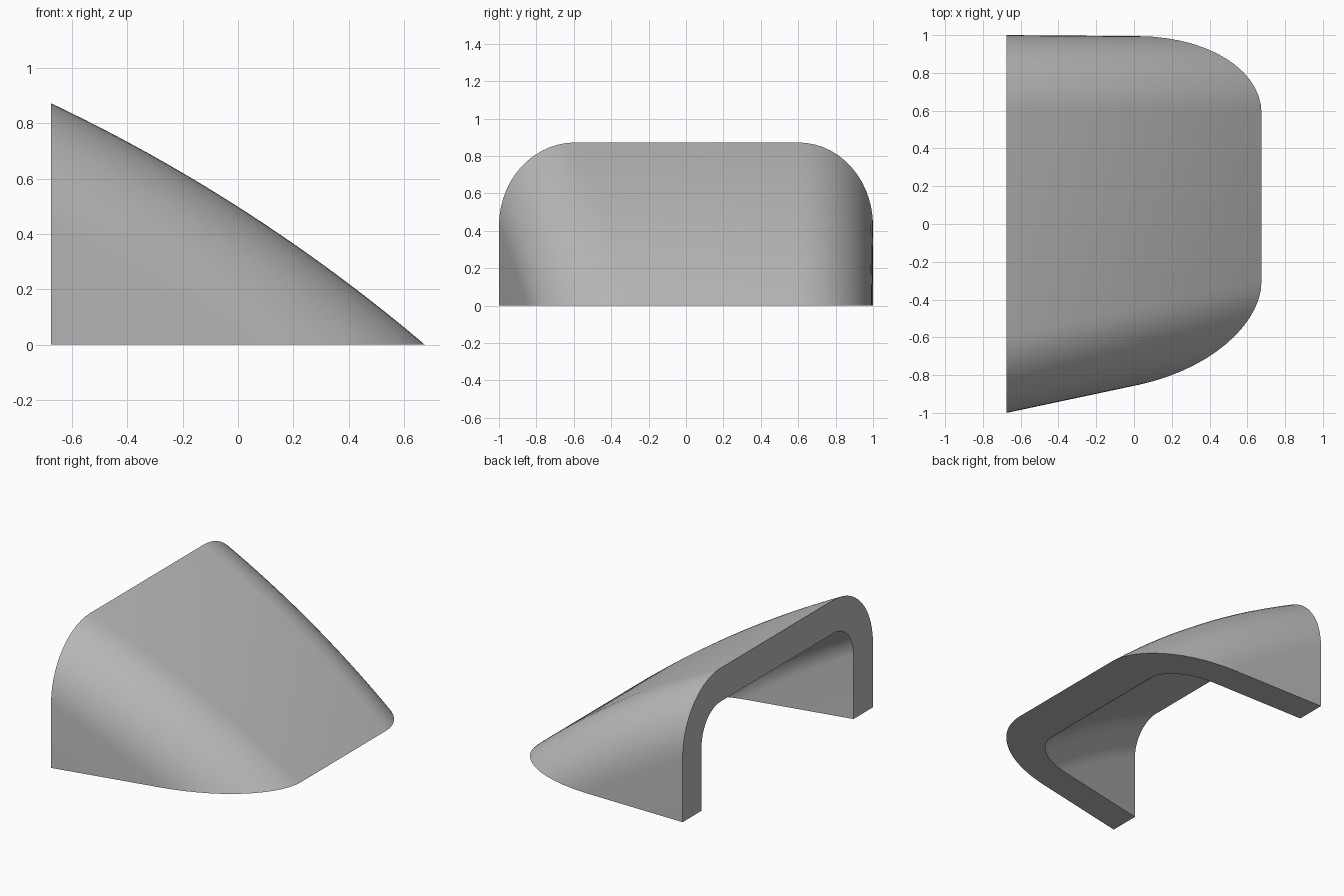
import bpy, bmesh, math
from mathutils import Vector

old = bpy.data.objects.get("Cube")
if old:
    bpy.data.objects.remove(old, do_unlink=True)

# Main dimensions
HALF, HEIGHT = 0.675, 0.872      # half length in x, height of the open end
FILLET, WALL = 0.4, 0.2          # outer edge radius, shell thickness
ARC_R = 6.2                      # radius of the sloping top
TILT = {1: 0.008, -1: 0.2126}    # inward taper of the two side walls
COLS, STEPS = 24, 14

# Centre of the circle that carries the sloping top
chord = Vector((2 * HALF, -HEIGHT))
down = Vector((chord.y, -chord.x)).normalized()
centre = Vector((0, HEIGHT / 2)) + down * math.sqrt(ARC_R**2 - (chord.length / 2)**2)


def arc_row(bm, depth, inset, side):
    """Arc at a given depth under the top, from the open end to the ground."""
    rad = ARC_R - depth
    start = math.acos((-HALF - centre.x) / rad)
    end = math.asin(-centre.z / rad) if hasattr(centre, "z") else math.asin(-centre.y / rad)
    row = []
    for i in range(COLS + 1):
        a = start + (end - start) * i / COLS
        x = centre.x + rad * math.cos(a)
        z = centre.y + rad * math.sin(a)
        slope = TILT[side]
        y = 1 - slope * (x + HALF) - inset * math.hypot(1, slope)
        row.append(bm.verts.new((x, side * y, z)))
    return row


def skin(bm, rad):
    """Rows of one skin, from the front wall over the top to the back wall."""
    corner = ARC_R - (Vector((-HALF, 0)) - centre).length
    half_rows = {}
    for side in (-1, 1):
        rows = [arc_row(bm, corner, FILLET - rad, side)]
        for k in range(STEPS + 1):
            a = math.pi / 2 * k / STEPS
            rows.append(arc_row(bm, FILLET - rad * math.sin(a),
                                FILLET - rad * math.cos(a), side))
        half_rows[side] = rows
    return half_rows[-1] + half_rows[1][::-1]


# Hollow shell: outer skin, inner skin and the two flat rims joining them
bm = bmesh.new()
outer = skin(bm, FILLET)
inner = skin(bm, FILLET - WALL)
for rows in (outer, inner):
    for a, b in zip(rows, rows[1:]):
        for i in range(COLS):
            bm.faces.new((a[i], a[i + 1], b[i + 1], b[i]))
for i in (0, COLS):
    for k in range(len(outer) - 1):
        bm.faces.new((outer[k][i], outer[k + 1][i], inner[k + 1][i], inner[k][i]))
bmesh.ops.remove_doubles(bm, verts=bm.verts, dist=0.0001)
bmesh.ops.recalc_face_normals(bm, faces=bm.faces)

mesh = bpy.data.meshes.new("sloped_cover")
bm.to_mesh(mesh)
bm.free()
cover = bpy.data.objects.new("sloped_cover", mesh)
bpy.context.collection.objects.link(cover)

# Plain grey material
grey = bpy.data.materials.new("plain grey")
grey.use_nodes = True
colour = (0.5, 0.5, 0.5, 1)
grey.diffuse_color = colour
grey.node_tree.nodes["Principled BSDF"].inputs["Base Color"].default_value = colour
mesh.materials.append(grey)

bpy.ops.object.select_all(action="DESELECT")
cover.select_set(True)
bpy.context.view_layer.objects.active = cover
bpy.ops.object.shade_smooth_by_angle(angle=math.radians(30))
